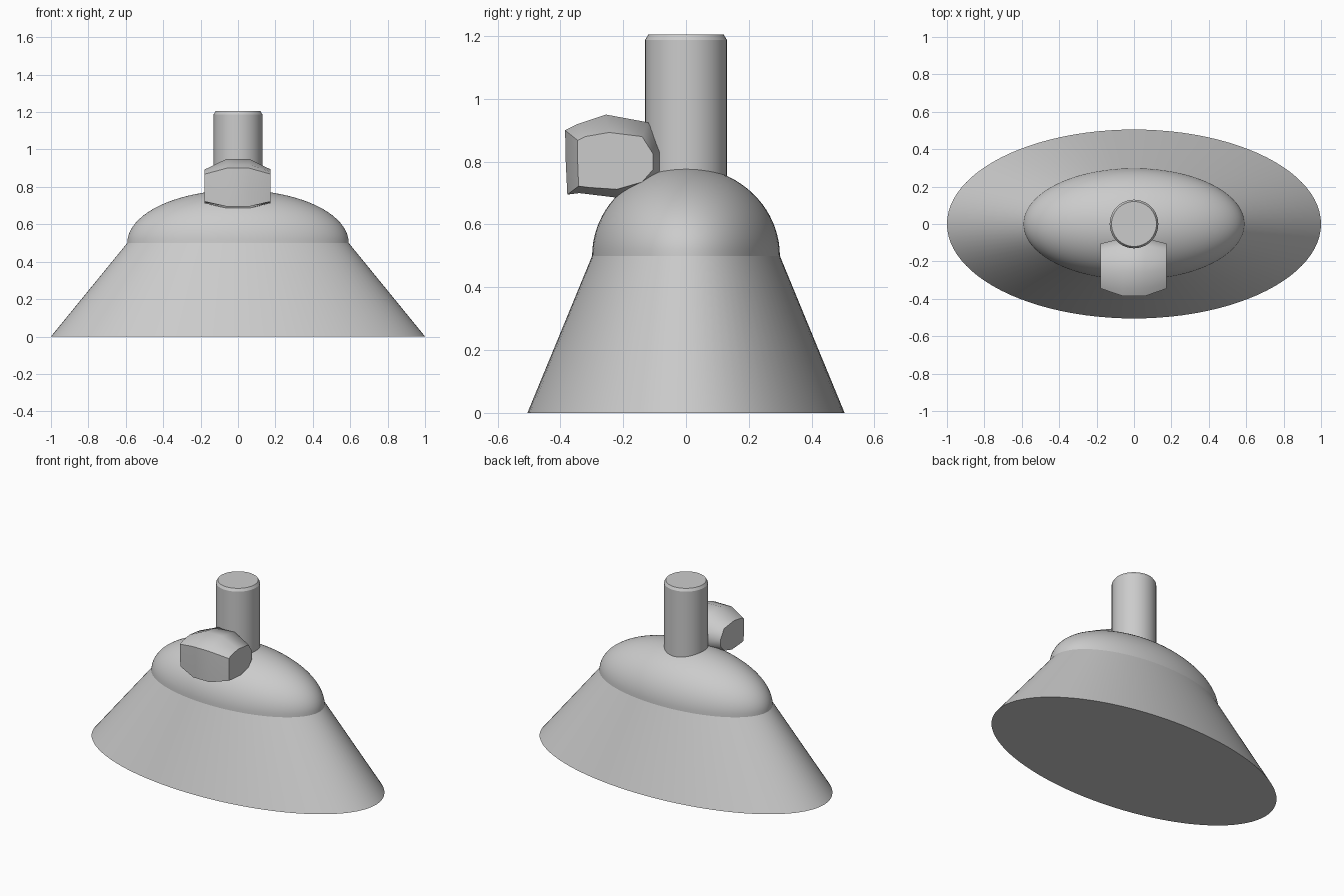
import bpy, bmesh, math

if "Cube" in bpy.data.objects:
    bpy.data.objects.remove(bpy.data.objects["Cube"])


def make_object(name, bm, angle):
    bmesh.ops.recalc_face_normals(bm, faces=bm.faces)
    mesh = bpy.data.meshes.new(name)
    bm.to_mesh(mesh)
    bm.free()
    obj = bpy.data.objects.new(name, mesh)
    bpy.context.collection.objects.link(obj)
    bpy.ops.object.select_all(action='DESELECT')
    obj.select_set(True)
    bpy.context.view_layer.objects.active = obj
    bpy.ops.object.shade_smooth_by_angle(angle=math.radians(angle))
    return obj


def loft(name, rings, angle):
    """Bridge equal-length rings of points and cap both ends."""
    bm = bmesh.new()
    loops = [[bm.verts.new(p) for p in ring] for ring in rings]
    n = len(loops[0])
    for a, b in zip(loops, loops[1:]):
        for i in range(n):
            j = (i + 1) % n
            bm.faces.new((a[i], a[j], b[j], b[i]))
    bm.faces.new(loops[0])
    bm.faces.new(loops[-1])
    return make_object(name, bm, angle)


def ellipse(rx, ry, z, n=96):
    return [(rx * math.cos(math.tau * i / n), ry * math.sin(math.tau * i / n), z)
            for i in range(n)]


# flared elliptical skirt
loft("skirt", [ellipse(1.0, 0.505, 0), ellipse(0.592, 0.299, 0.5)], 30)

# half-ellipsoid dome
steps = [math.radians(89.5) * i / 20 for i in range(21)]
loft("dome", [ellipse(0.592 * math.cos(t), 0.299 * math.cos(t), 0.5 + 0.283 * math.sin(t))
              for t in steps], 40)

# upright post with a chamfered top
loft("post", [ellipse(0.13, 0.13, 0.6, 48), ellipse(0.13, 0.13, 1.188, 48),
              ellipse(0.12, 0.12, 1.205, 48)], 30)

# rounded lump in front of the post: side profile lofted across x
profile = [(-0.385, 0.90), (-0.345, 0.92), (-0.255, 0.95), (-0.12, 0.925),
           (-0.075, 0.835), (-0.075, 0.765), (-0.13, 0.715), (-0.225, 0.686),
           (-0.34, 0.70), (-0.378, 0.695), (-0.383, 0.80)]
outer = [(-0.345, 0.868), (-0.32, 0.88), (-0.245, 0.893), (-0.14, 0.88),
         (-0.105, 0.825), (-0.105, 0.775), (-0.14, 0.735), (-0.22, 0.712),
         (-0.31, 0.718), (-0.342, 0.722), (-0.345, 0.80)]
columns = [(-0.178, outer), (-0.06, profile), (0.06, profile), (0.175, outer)]
loft("front_lump", [[(x, y, z) for y, z in pts] for x, pts in columns], 50)
